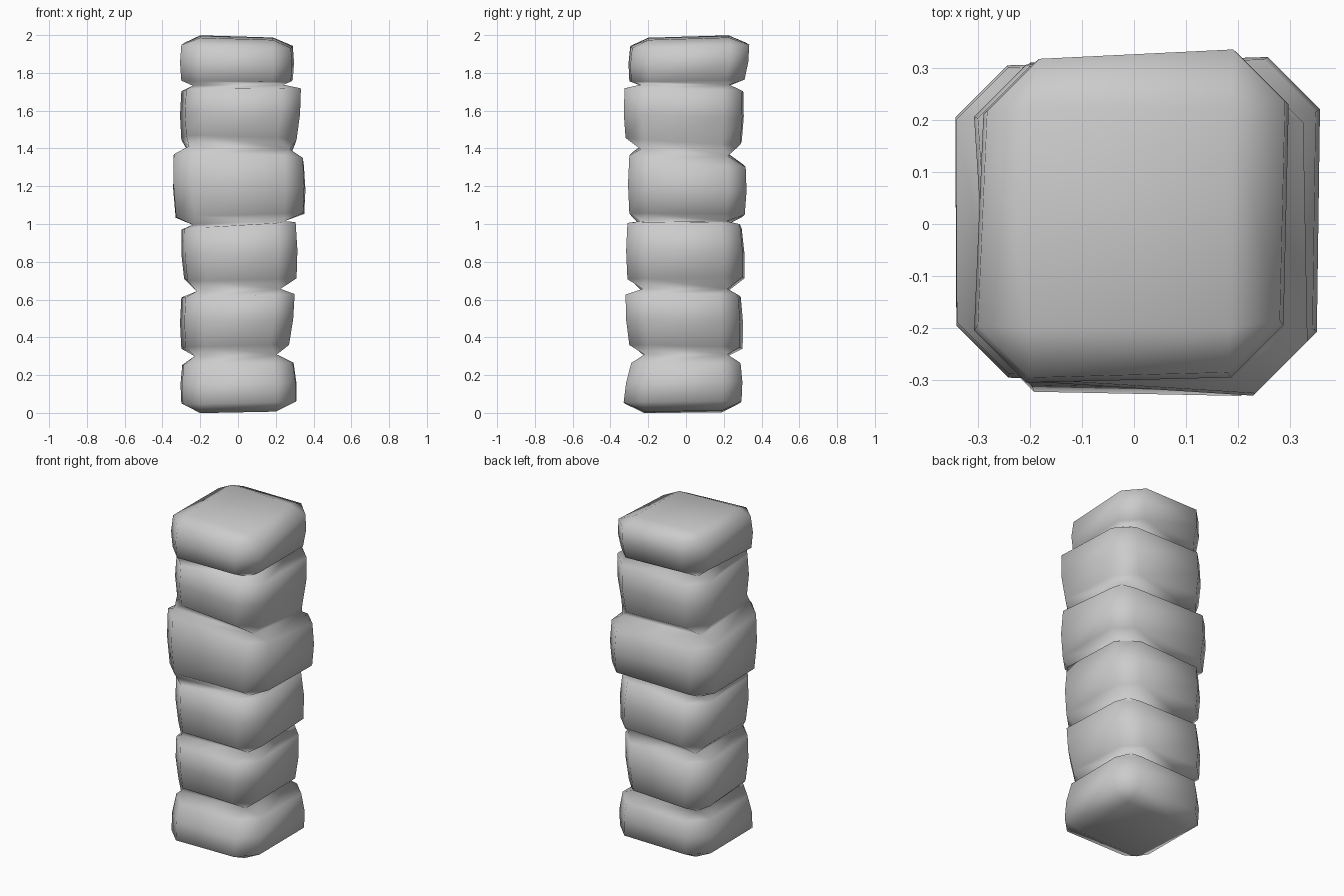
import bpy, bmesh

if "Cube" in bpy.data.objects:
    bpy.data.objects.remove(bpy.data.objects["Cube"])

C = 0.1        # width of the corner chamfers
BULGE = 0.007  # swelling at mid height

# Per stone: lower ring and upper ring as (x min, x max, y min, y max, z, tilt x, tilt y),
# then inward pull of corners: front left, front right, back right, back left
STONES = [
    ((-.30, .305, -.33, .29, .055, .02, .01), (-.295, .29, -.29, .285, .26, .02, 0), (.008, 0, -.004, 0)),
    ((-.30, .27, -.30, .30, .35, .02, -.02), (-.30, .30, -.32, .29, .62, .03, 0), (.023, 0, .015, 0)),
    ((-.285, .31, -.31, .31, .71, .02, .02), (-.30, .305, -.31, .295, .99, .06, -.01), (.018, 0, .01, 0)),
    ((-.34, .345, -.30, .305, 1.045, .03, -.01), (-.352, .343, -.30, .31, 1.34, -.03, -.10), (.012, 0, -.006, .01)),
    ((-.30, .31, -.32, .295, 1.445, -.04, -.06), (-.30, .333, -.325, .303, 1.71, .01, -.02), (.026, 0, .008, 0)),
    ((-.30, .29, -.30, .31, 1.76, -.01, .02), (-.30, .29, -.295, .335, 1.945, -.03, .03), (0, .01, 0, .018)),
]
# Square necks between stones, plus both ends: (x min, x max, y min, y max, z, tilt x, tilt y)
NECKS = [
    (-.20, .20, -.22, .19, .005, .02, .01),
    (-.23, .205, -.22, .22, .305, .02, 0),
    (-.22, .225, -.23, .22, .65, .03, 0),
    (-.24, .245, -.245, .215, 1.005, .04, 0),
    (-.26, .275, -.24, .22, 1.385, -.03, -.08),
    (-.24, .24, -.24, .23, 1.735, .01, 0),
    (-.20, .185, -.20, .225, 1.986, -.03, .03),
]

bm = bmesh.new()


def vert(r, x, y):
    return bm.verts.new((x, y, r[4] + r[5] * x + r[6] * y))


def octagon(r, pull):
    a, b, f, k = r[:4]
    pts = [(b - C, f), (b, f + C), (b, k - C), (b - C, k),
           (a + C, k), (a, k - C), (a, f + C), (a + C, f)]
    out = []
    for i, (x, y) in enumerate(pts):
        corner = (1, 2, 3, 0)[i // 2]
        p = pull[corner]
        sx, sy = ((1, 1), (-1, 1), (-1, -1), (1, -1))[corner]
        out.append(vert(r, x + sx * p, y + sy * p))
    return out


def square(r):
    a, b, f, k = r[:4]
    return [vert(r, x, y) for x, y in ((b, f), (b, k), (a, k), (a, f))]


def join(edge, sq):
    # four sloping sides and four corner triangles from octagon to square
    for i in range(4):
        j = (i + 1) % 4
        bm.faces.new((edge[2 * i], edge[2 * i + 1], sq[i]))
        bm.faces.new((edge[2 * i + 1], edge[2 * j], sq[j], sq[i]))


# pillar of six stones, welded at narrow necks
necks = [square(n) for n in NECKS]
for n, (low, high, pull) in enumerate(STONES):
    mid = [(p + q) / 2 for p, q in zip(low, high)]
    for i, s in enumerate((-1, 1, -1, 1)):
        mid[i] += s * BULGE
    rings = [octagon(r, pull) for r in (low, mid, high)]
    for lo, hi in zip(rings, rings[1:]):
        for i in range(8):
            j = (i + 1) % 8
            bm.faces.new((lo[i], lo[j], hi[j], hi[i]))
    join(rings[0], necks[n])
    join(rings[-1], necks[n + 1])

# flat ends
bm.faces.new(necks[0])
bm.faces.new(necks[-1])
bmesh.ops.recalc_face_normals(bm, faces=bm.faces)
for f in bm.faces:
    f.smooth = True
me = bpy.data.meshes.new("stone_pillar")
bm.to_mesh(me)
bm.free()
bpy.context.collection.objects.link(bpy.data.objects.new("stone_pillar", me))
